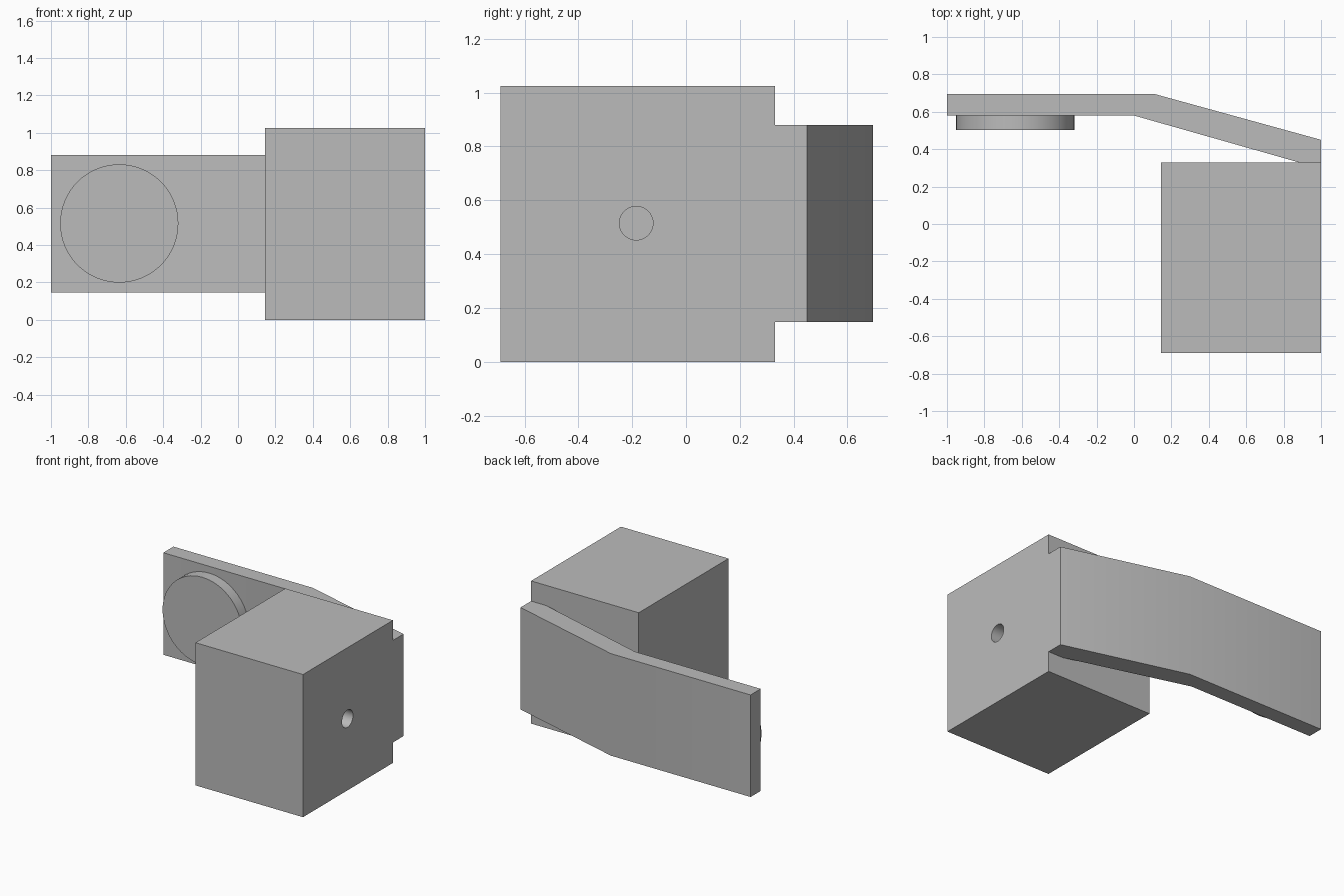
import bpy
import bmesh
import math

cube = bpy.data.objects.get("Cube")
if cube:
    bpy.data.objects.remove(cube, do_unlink=True)

# Single plain grey finish
grey = bpy.data.materials.new("plain grey")
grey.use_nodes = True
colour = (0.5, 0.5, 0.5, 1)
grey.diffuse_color = colour
grey.node_tree.nodes["Principled BSDF"].inputs["Base Color"].default_value = colour


def finish(obj, name):
    obj.name = name
    obj.data.materials.clear()
    obj.data.materials.append(grey)
    bpy.ops.object.select_all(action="DESELECT")
    obj.select_set(True)
    bpy.context.view_layer.objects.active = obj
    bpy.ops.object.shade_smooth_by_angle(angle=math.radians(30))
    return obj


def cylinder(name, radius, depth, location, rotation):
    bpy.ops.mesh.primitive_cylinder_add(vertices=64, radius=radius, depth=depth,
                                        location=location, rotation=rotation)
    return finish(bpy.context.object, name)


def extrude_outline(name, outline, bottom, top):
    bm = bmesh.new()
    base = bm.faces.new([bm.verts.new((x, y, bottom)) for x, y in outline])
    result = bmesh.ops.extrude_face_region(bm, geom=[base])
    raised = [v for v in result["geom"] if isinstance(v, bmesh.types.BMVert)]
    bmesh.ops.translate(bm, verts=raised, vec=(0, 0, top - bottom))
    bmesh.ops.recalc_face_normals(bm, faces=bm.faces)
    mesh = bpy.data.meshes.new(name)
    bm.to_mesh(mesh)
    bm.free()
    obj = bpy.data.objects.new(name, mesh)
    bpy.context.collection.objects.link(obj)
    return finish(obj, name)


# Main block
block = extrude_outline("block", [(0.145, -0.69), (1, -0.69), (1, 0.33), (0.145, 0.33)],
                        0, 1.025)

# Blind round hole in the left side of the block
cutter = cylinder("hole_cutter", 0.0625, 0.8, (1, -0.185, 0.515), (0, math.pi / 2, 0))
cutter.hide_render = True
hole = block.modifiers.new("hole", "BOOLEAN")
hole.operation = "DIFFERENCE"
hole.solver = "EXACT"
hole.object = cutter
bpy.context.view_layer.objects.active = block
bpy.ops.object.modifier_apply(modifier=hole.name)
bpy.data.objects.remove(cutter, do_unlink=True)
finish(block, "block")

# Bent arm joined to the back of the block
extrude_outline("bent_arm", [(-1, 0.58), (0, 0.58), (0.88, 0.33), (1, 0.33),
                             (1, 0.45), (0.11, 0.695), (-1, 0.695)], 0.147, 0.88)

# Round pad on the front of the arm
cylinder("round_pad", 0.316, 0.08, (-0.635, 0.542, 0.515), (math.pi / 2, 0, 0))
